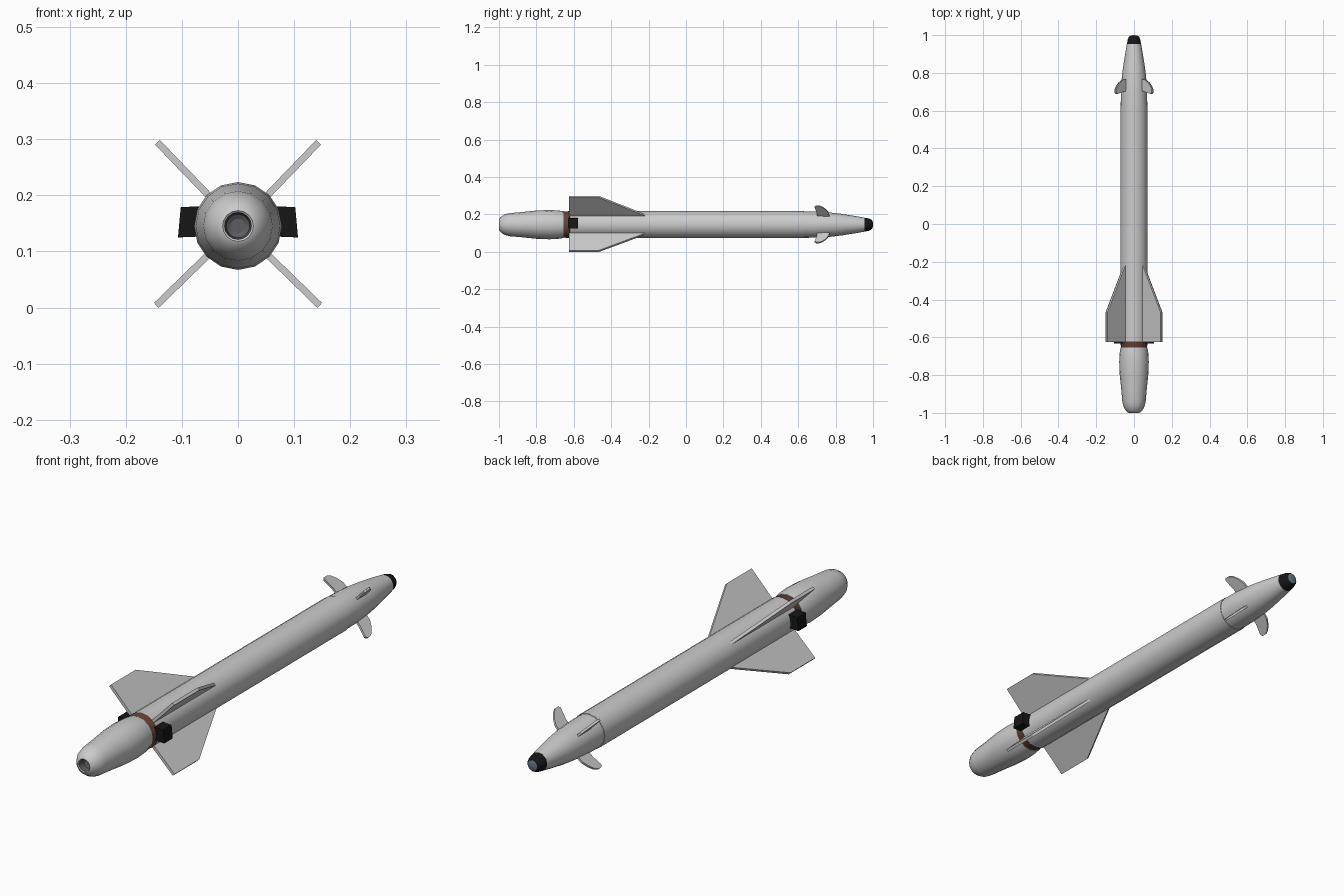
import bpy, bmesh, math
from mathutils import Vector

if "Cube" in bpy.data.objects:
    bpy.data.objects.remove(bpy.data.objects["Cube"])

ZC = 0.1455   # height of the long axis
SEG = 16


def material(name, rgb):
    m = bpy.data.materials.new(name)
    m.diffuse_color = (*rgb, 1)
    m.use_nodes = True
    m.node_tree.nodes["Principled BSDF"].inputs["Base Color"].default_value = m.diffuse_color
    return m


black = material("black", (0.008, 0.008, 0.008))
brown = material("brown", (0.13, 0.055, 0.035))
glass = material("lens_blue", (0.13, 0.17, 0.24))
dark = material("dark_grey", (0.11, 0.11, 0.12))


def finish(name, bm, mat=None, angle=None):
    bmesh.ops.recalc_face_normals(bm, faces=bm.faces)
    me = bpy.data.meshes.new(name)
    bm.to_mesh(me)
    bm.free()
    ob = bpy.data.objects.new(name, me)
    bpy.context.collection.objects.link(ob)
    if mat:
        me.materials.append(mat)
    if angle:
        bpy.ops.object.select_all(action='DESELECT')
        bpy.context.view_layer.objects.active = ob
        ob.select_set(True)
        bpy.ops.object.shade_smooth_by_angle(angle=math.radians(angle))
    return ob


def lathe(name, profile, mat=None, angle=40):
    """Revolve (y, radius) points around the long axis."""
    bm = bmesh.new()
    rings = []
    for y, r in profile:
        if r == 0:
            rings.append([bm.verts.new((0, y, ZC))] * SEG)
        else:
            rings.append([bm.verts.new((r * math.sin(2 * math.pi * i / SEG), y,
                                        ZC + r * math.cos(2 * math.pi * i / SEG)))
                          for i in range(SEG)])
    for a, b in zip(rings, rings[1:]):
        for i in range(SEG):
            j = (i + 1) % SEG
            bm.faces.new(list(dict.fromkeys((a[i], a[j], b[j], b[i]))))
    return finish(name, bm, mat, angle)


def blade(name, outline, direction, thick):
    """Flat plate from (y, distance from axis) points, pointing along direction."""
    d = Vector((direction[0], 0, direction[1])).normalized()
    n = Vector((-d.z, 0, d.x)) * thick / 2
    bm = bmesh.new()
    sides = []
    for s in (1, -1):
        sides.append([bm.verts.new(Vector((0, y, ZC)) + d * r + n * s) for y, r in outline])
    bm.faces.new(sides[0])
    bm.faces.new(sides[1][::-1])
    for i in range(len(outline)):
        j = (i + 1) % len(outline)
        bm.faces.new((sides[0][i], sides[0][j], sides[1][j], sides[1][i]))
    return finish(name, bm)


# Body, from the seam near the nose back to the coloured band
lathe("main_body", [(0.63, 0.066), (0.63, 0.0725), (-0.625, 0.0725), (-0.625, 0.06)])
lathe("nose_section", [(0.62, 0.0705), (0.70, 0.0695), (0.77, 0.065), (0.83, 0.058),
                       (0.90, 0.047), (0.954, 0.0375), (0.954, 0.02)])
lathe("nose_cap", [(0.952, 0.0375), (0.975, 0.0335), (0.989, 0.028), (0.996, 0.021)], black)
lathe("seeker_lens", [(0.996, 0.021), (0.999, 0.012), (1.0, 0)], glass)
lathe("colour_band", [(-0.615, 0.06), (-0.622, 0.0735), (-0.635, 0.071),
                      (-0.656, 0.069), (-0.66, 0.055)], brown)

# Tail section with recessed nozzle
lathe("tail_section", [(-0.654, 0.06), (-0.655, 0.0715), (-0.68, 0.0755), (-0.73, 0.0783),
                       (-0.80, 0.0755), (-0.88, 0.067), (-0.94, 0.062), (-0.968, 0.0555),
                       (-0.988, 0.043), (-0.998, 0.032), (-1.0, 0.0275), (-0.997, 0.024)])
lathe("nozzle_throat", [(-0.997, 0.024), (-0.97, 0.021), (-0.965, 0.013)], dark)
lathe("nozzle_core", [(-0.965, 0.013), (-0.965, 0)], dark)

# Four tail fins and four small nose fins, in an X
for sx, side in ((-1, "left"), (1, "right")):
    for top, vert, length in ((0.1500, "upper", 0.207), (-0.1405, "lower", 0.203)):
        d = (sx * 0.1445, top)
        blade(f"tail_fin_{vert}_{side}",
              [(-0.625, 0.05), (-0.625, length), (-0.465, length), (-0.215, 0.070), (-0.215, 0.05)],
              d, 0.012)
        blade(f"nose_fin_{vert}_{side}",
              [(0.702, 0.05), (0.700, 0.085), (0.688, 0.131), (0.696, 0.139), (0.712, 0.139),
               (0.730, 0.130), (0.749, 0.111), (0.764, 0.086), (0.768, 0.05)],
              d, 0.009)

# Side blocks beside the band, leaning out at the bottom
for sx, side in ((-1, "left"), (1, "right")):
    bm = bmesh.new()
    bmesh.ops.create_cube(bm, size=1)
    for v in bm.verts:
        x = 0.102 if v.co.z > 0 else 0.107
        v.co = (sx * (x if v.co.x > 0 else 0.06), -0.604 + v.co.y * 0.055,
                0.152 + v.co.z * 0.054 + (0 if v.co.x > 0 else 0.002))
    finish(f"side_block_{side}", bm, black)
